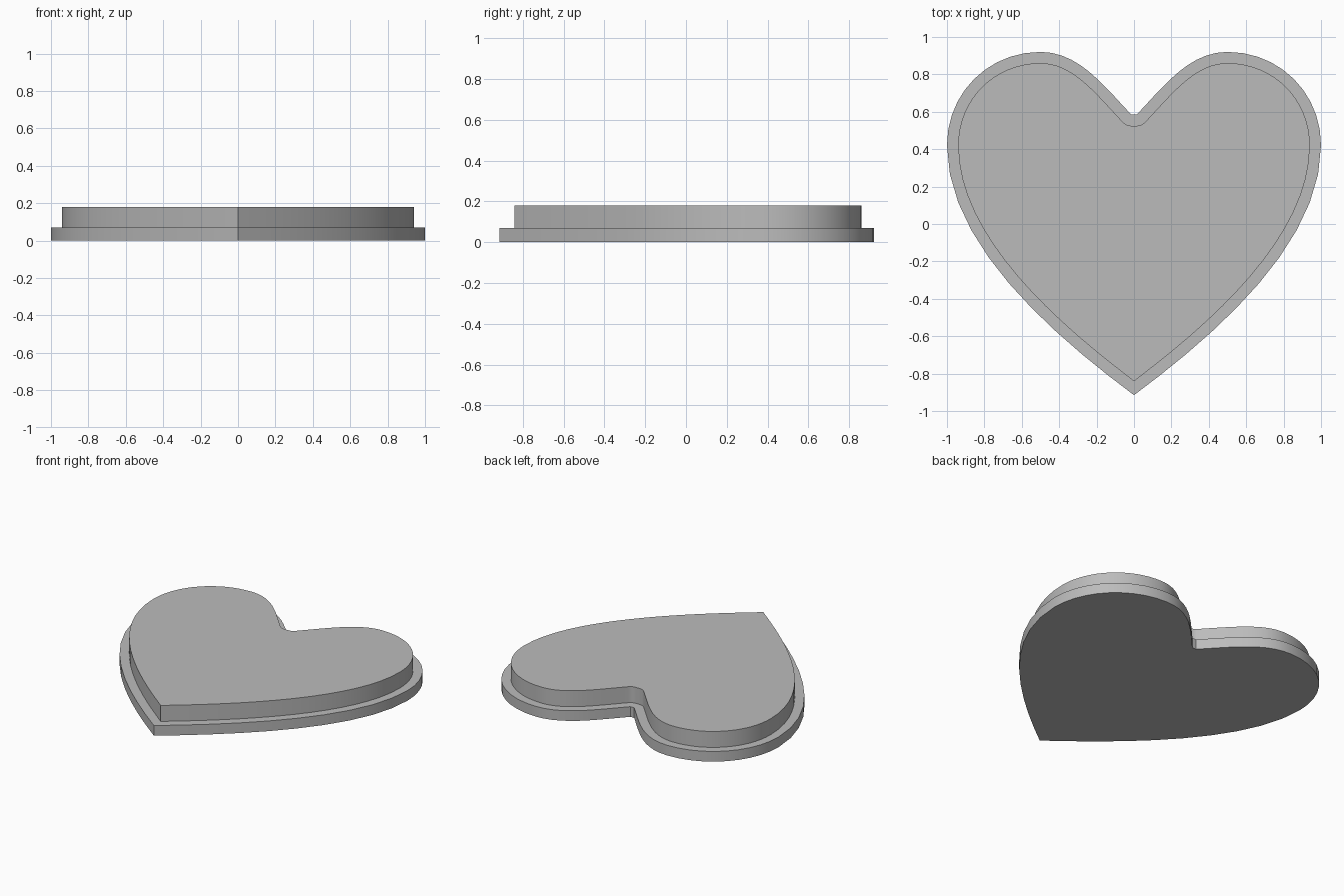
import bpy, bmesh, math
from mathutils import Vector
from mathutils.geometry import interpolate_bezier

cube = bpy.data.objects.get("Cube")
if cube:
    bpy.data.objects.remove(cube, do_unlink=True)

gray = bpy.data.materials.new("plain gray")
gray.use_nodes = True
gray.diffuse_color = (0.5, 0.5, 0.5, 1)
gray.node_tree.nodes["Principled BSDF"].inputs["Base Color"].default_value = (0.5, 0.5, 0.5, 1)

# Half heart as Bezier segments, from the bottom tip round to the notch
SEGMENTS = [
    ((0, -0.915), (0.45, -0.58), (1, -0.1), (1, 0.42)),
    ((1, 0.42), (1, 0.70), (0.78, 0.92), (0.5, 0.92)),
    ((0.5, 0.92), (0.30, 0.92), (0.17, 0.75), (0.015, 0.585)),
]
RIM = 0.06


def half_outline(steps):
    pts = []
    for seg in SEGMENTS:
        curve = interpolate_bezier(*[Vector(p) for p in seg], steps + 1)
        pts += [p.to_2d() for p in curve[1 if pts else 0:]]
    return pts


def inset_half(pts):
    """Offset the half outline inwards, with a sharp tip and a rounded notch."""
    result = []
    for i, p in enumerate(pts):
        tangent = (pts[min(i + 1, len(pts) - 1)] - pts[max(i - 1, 0)]).normalized()
        normal = Vector((-tangent.y, tangent.x))
        q = p + normal * RIM
        if q.x > 0.01:
            result.append(q)
    start = math.atan2(normal.y, normal.x)
    for k in range(1, 7):
        a = start + (-math.pi / 2 - start) * k / 6
        result.append(pts[-1] + RIM * Vector((math.cos(a), math.sin(a))))
    # Continue the first edge down to the centre line for the tip
    a, b = result[0], result[1]
    tip = Vector((0, a.y - a.x * (b.y - a.y) / (b.x - a.x)))
    return [tip] + result


def heart_slab(name, half, z0, z1):
    mirrored = [Vector((-p.x, p.y)) for p in reversed(half[1:])]
    bm = bmesh.new()
    face = bm.faces.new([bm.verts.new((p.x, p.y, z0)) for p in half + mirrored])
    top = bmesh.ops.extrude_face_region(bm, geom=[face], use_keep_orig=True)
    verts = [v for v in top["geom"] if isinstance(v, bmesh.types.BMVert)]
    bmesh.ops.translate(bm, verts=verts, vec=(0, 0, z1 - z0))
    bmesh.ops.recalc_face_normals(bm, faces=bm.faces[:])
    mesh = bpy.data.meshes.new(name)
    bm.to_mesh(mesh)
    bm.free()
    mesh.materials.append(gray)
    obj = bpy.data.objects.new(name, mesh)
    bpy.context.collection.objects.link(obj)
    bpy.ops.object.select_all(action="DESELECT")
    obj.select_set(True)
    bpy.context.view_layer.objects.active = obj
    bpy.ops.object.shade_smooth_by_angle(angle=math.radians(35))


# Wide base plate and the narrower raised heart on it
heart_slab("base_plate", half_outline(10), 0, 0.07)
heart_slab("raised_heart", inset_half(half_outline(16)), 0.07, 0.18)
